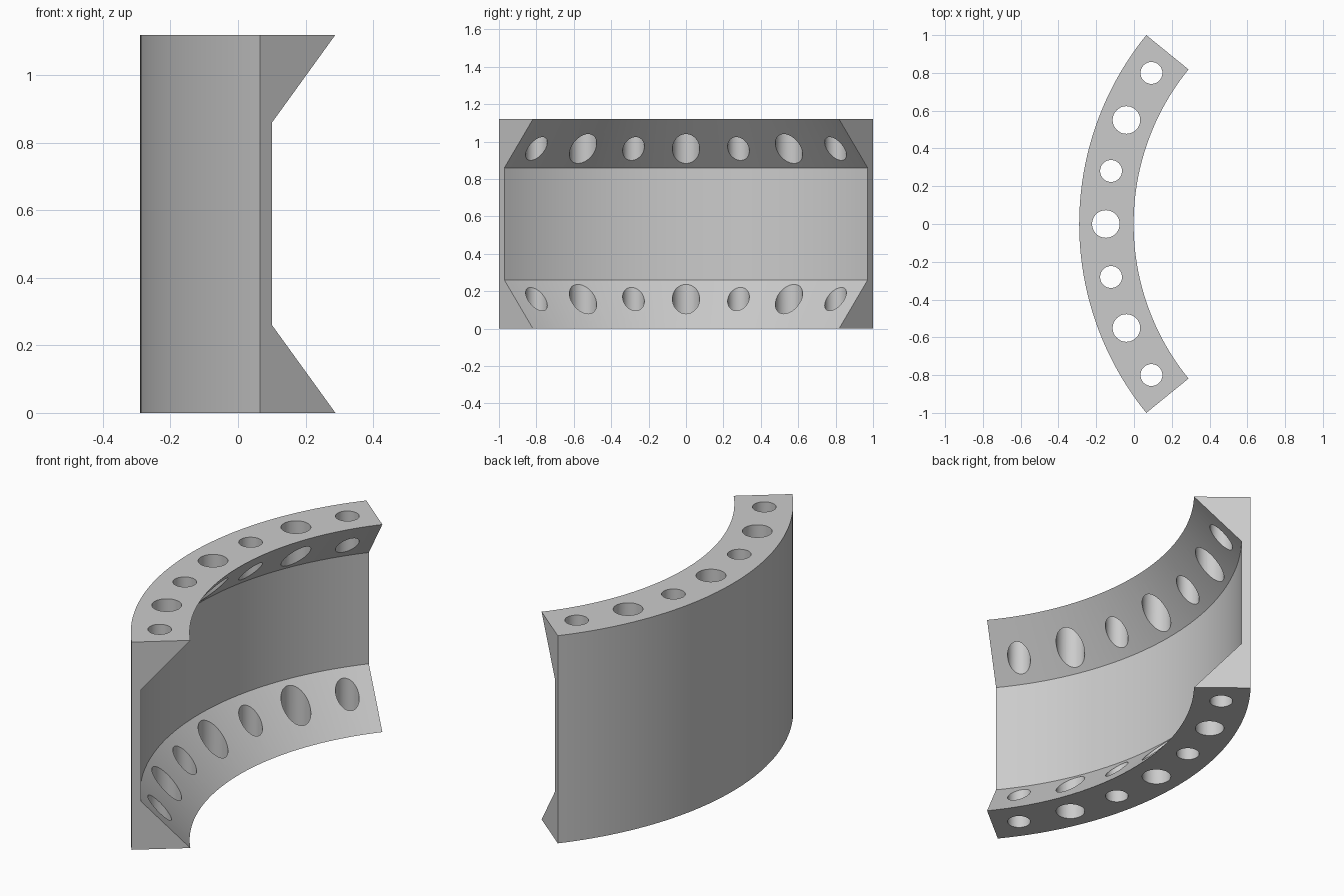
import bpy
import bmesh
from math import radians, sin, cos

cube = bpy.data.objects.get("Cube")
if cube:
    bpy.data.objects.remove(cube, do_unlink=True)

# Main dimensions
CENTRE_X = 1.296
R_OUT, R_WEB, R_IN, R_HOLES = 1.586, 1.54, 1.298, 1.445
HEIGHT, FLANGE = 1.12, 0.26
HALF_ANGLE, STEPS = radians(39.09), 48

grey = bpy.data.materials.new("light_grey")
grey.use_nodes = True
colour = (0.6, 0.6, 0.6, 1)
grey.diffuse_color = colour
grey.node_tree.nodes["Principled BSDF"].inputs["Base Color"].default_value = colour


def make_object(name, bm):
    bmesh.ops.recalc_face_normals(bm, faces=bm.faces)
    mesh = bpy.data.meshes.new(name)
    bm.to_mesh(mesh)
    bm.free()
    mesh.materials.append(grey)
    obj = bpy.data.objects.new(name, mesh)
    bpy.context.collection.objects.link(obj)
    return obj


def polar(radius, angle, z=0):
    return (CENTRE_X - radius * cos(angle), radius * sin(angle), z)


# Channel section swept along an arc
profile = [(R_OUT, 0), (R_IN, 0), (R_WEB, FLANGE),
           (R_WEB, HEIGHT - FLANGE), (R_IN, HEIGHT), (R_OUT, HEIGHT)]
bm = bmesh.new()
rings = []
for i in range(STEPS + 1):
    angle = HALF_ANGLE * (2 * i / STEPS - 1)
    rings.append([bm.verts.new(polar(r, angle, z)) for r, z in profile])
for a, b in zip(rings, rings[1:]):
    for j in range(len(profile)):
        k = (j + 1) % len(profile)
        bm.faces.new((a[j], a[k], b[k], b[j]))
bm.faces.new(rings[0])
bm.faces.new(rings[-1])
bracket = make_object("curved_bracket", bm)

# Alternating large and small vertical holes
bm = bmesh.new()
for i in range(-3, 4):
    radius = 0.058 if i % 2 else 0.073
    ret = bmesh.ops.create_cone(bm, cap_ends=True, segments=48, radius1=radius,
                                radius2=radius, depth=HEIGHT + 0.2)
    bmesh.ops.translate(bm, verts=ret["verts"],
                        vec=polar(R_HOLES, radians(11.2 * i), HEIGHT / 2))
cutter = make_object("hole_cutter", bm)
cutter.hide_render = True

cut = bracket.modifiers.new("holes", "BOOLEAN")
cut.operation = "DIFFERENCE"
cut.solver = "EXACT"
cut.object = cutter

# Apply the cut and drop the cutter
bpy.ops.object.select_all(action="DESELECT")
bpy.context.view_layer.objects.active = bracket
bracket.select_set(True)
bpy.ops.object.modifier_apply(modifier=cut.name)
bpy.data.objects.remove(cutter, do_unlink=True)
bpy.ops.object.shade_smooth_by_angle(angle=radians(25))
